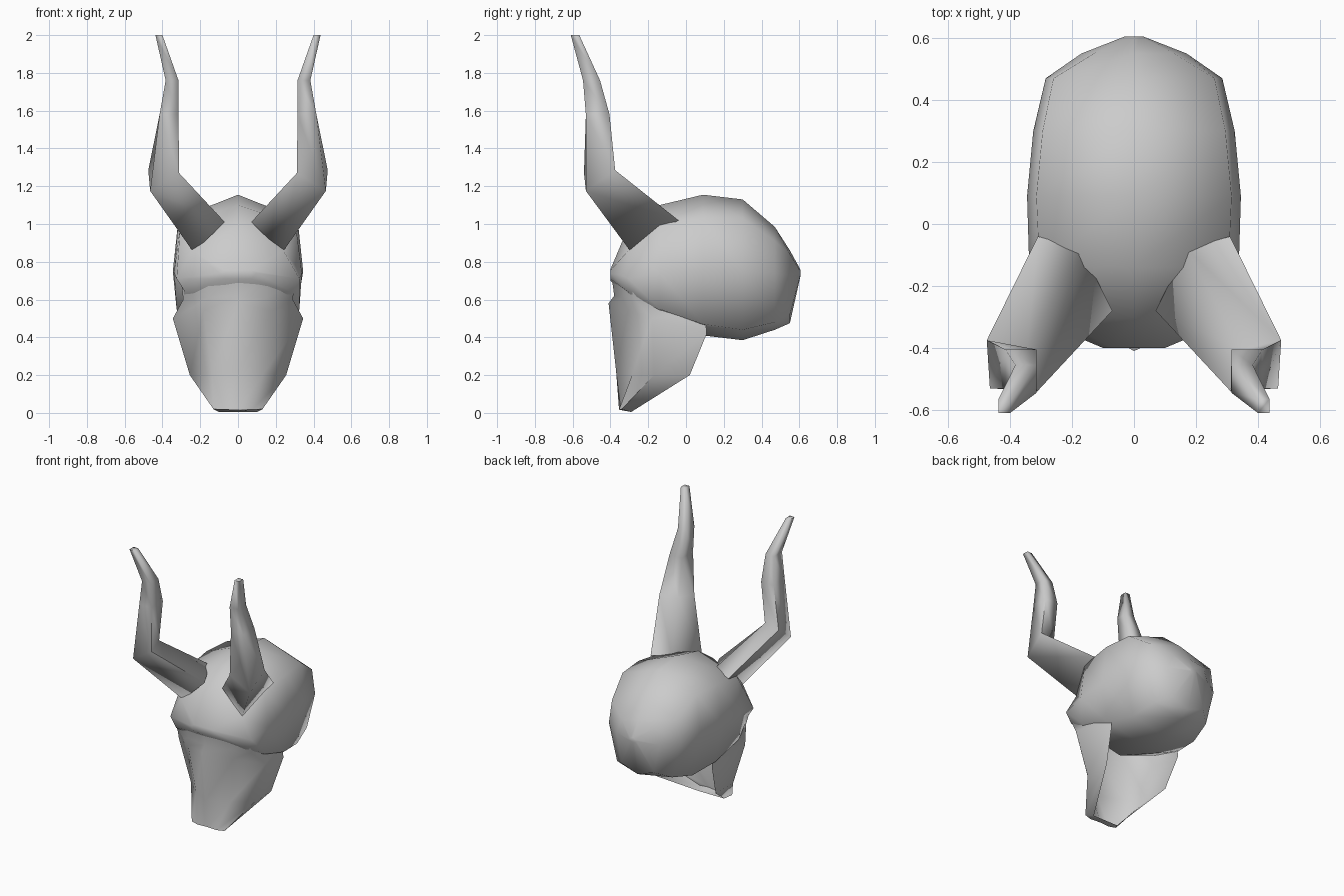
import bpy
import bmesh
from math import radians
from mathutils import Vector

default = bpy.data.objects.get("Cube")
if default:
    bpy.data.objects.remove(default, do_unlink=True)

# One plain bone-grey colour
bone = bpy.data.materials.new("bone_grey")
bone.use_nodes = True
shade = (0.6, 0.6, 0.6, 1)
bone.diffuse_color = shade
bone.node_tree.nodes["Principled BSDF"].inputs["Base Color"].default_value = shade


def loft(name, rings, angle, shell=False):
    """Skin a list of equal rings; a shell is open at the rear and top."""
    bm = bmesh.new()
    loops = [[bm.verts.new(point) for point in ring] for ring in rings]
    count = len(loops[0])
    for low, high in zip(loops, loops[1:]):
        for i in range(count - 1 if shell else count):
            j = (i + 1) % count
            bm.faces.new((low[i], low[j], high[j], high[i]))
    bm.faces.new(loops[0])
    if not shell:
        bm.faces.new(loops[-1])
    bmesh.ops.recalc_face_normals(bm, faces=bm.faces)
    mesh = bpy.data.meshes.new(name)
    bm.to_mesh(mesh)
    bm.free()
    mesh.materials.append(bone)
    part = bpy.data.objects.new(name, mesh)
    bpy.context.collection.objects.link(part)
    bpy.ops.object.select_all(action='DESELECT')
    part.select_set(True)
    bpy.context.view_layer.objects.active = part
    bpy.ops.object.shade_smooth_by_angle(angle=radians(angle))


def flip(points):
    """Mirror points across the middle plane, in reverse order."""
    return [(-x, y, z) for x, y, z in reversed(points)]


# Skull: cross-sections from brow to back of the head
def skull_ring(y, top, shoulder, side, low, bottom):
    half = [(x, y, z) for x, z in (shoulder, side, low)]
    return [(0, y, top)] + half + [(0, y, bottom)] + flip(half)


skull_sections = [
    (-.40, .76, (.07, .755), (.10, .74), (.07, .71), .70),
    (-.305, .985, (.24, .86), (.325, .71), (.28, .64), .60),
    (-.14, 1.1, (.305, 1.0), (.338, .74), (.325, .55), .43),
    (.09, 1.155, (.315, 1.03), (.345, .75), (.30, .47), .41),
    (.30, 1.13, (.295, 1.03), (.325, .75), (.26, .44), .385),
    (.47, .985, (.26, .91), (.285, .74), (.22, .48), .44),
    (.55, .86, (.13, .84), (.17, .73), (.13, .52), .475),
    (.605, .76, (.02, .75), (.03, .74), (.02, .73), .72),
]
loft("skull", [skull_ring(*section) for section in skull_sections], 75)


# Muzzle: a mask open at the rear, from chin up to the brow
def muzzle_ring(front, cheek, rear):
    middle = tuple(Vector(front).lerp(Vector(cheek), .5) + Vector((.01, -.012, 0)))
    half = [middle, cheek, rear]
    return flip(half) + [front] + half


muzzle_levels = [
    ((0, -.345, .015), (.13, -.34, .02), (.10, -.29, .005)),
    ((0, -.37, .22), (.255, -.17, .2), (.25, .02, .2)),
    ((0, -.41, .58), (.345, -.18, .5), (.285, .11, .42)),
    ((0, -.38, .62), (.29, -.27, .6), (.28, .10, .53)),
    ((0, -.395, .73), (.30, -.30, .69), (.28, .06, .63)),
]
loft("muzzle", [muzzle_ring(*level) for level in muzzle_levels], 75, shell=True)


# Horns: square sections, root and elbow tilted, shaft and tip level
def level_square(inner, outer, front, back, z):
    return [(outer, back, z), (outer, front, z), (inner, front, z), (inner, back, z)]


root = [(.31, -.04, 1.02), (.235, -.29, .85), (.07, -.28, 1.01), (.17, -.08, 1.04)]
elbow = [(.475, -.375, 1.285), (.465, -.53, 1.175), (.312, -.54, 1.27), (.345, -.405, 1.29)]
horn = [
    root, elbow,
    level_square(.315, .415, -.53, -.405, 1.58),
    level_square(.315, .383, -.545, -.455, 1.76),
    level_square(.40, .437, -.61, -.565, 2),
]
loft("left_horn", horn, 100)
loft("right_horn", [flip(ring) for ring in horn], 100)
